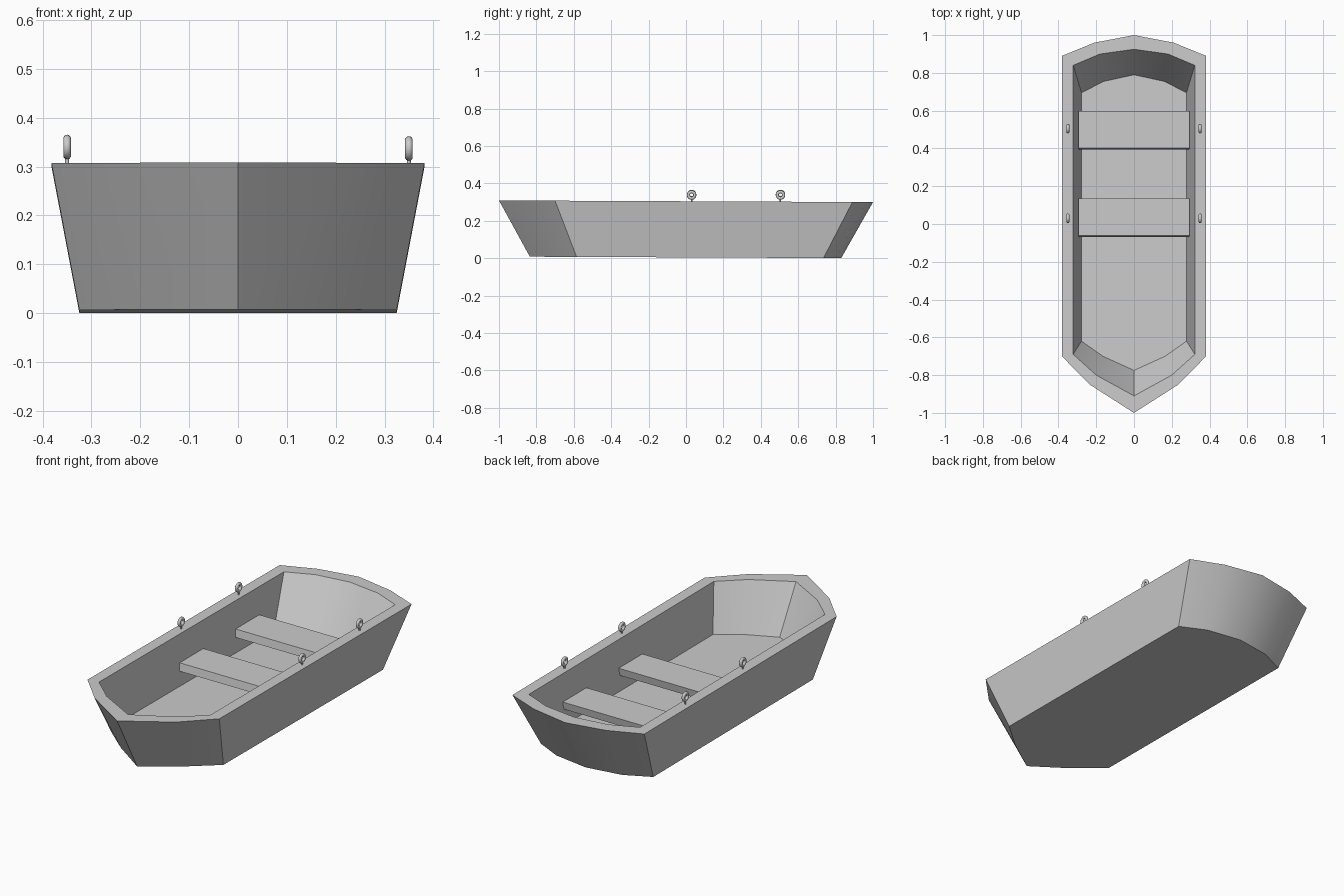
import bpy, bmesh
from math import pi, radians

if "Cube" in bpy.data.objects:
    bpy.data.objects.remove(bpy.data.objects["Cube"])


def finish(name, bm, angle=30):
    bmesh.ops.recalc_face_normals(bm, faces=bm.faces[:])
    me = bpy.data.meshes.new(name)
    bm.to_mesh(me)
    bm.free()
    ob = bpy.data.objects.new(name, me)
    bpy.context.collection.objects.link(ob)
    bpy.ops.object.select_all(action='DESELECT')
    ob.select_set(True)
    bpy.context.view_layer.objects.active = ob
    bpy.ops.object.shade_smooth_by_angle(angle=radians(angle))
    return ob


def loop(bm, half, z):
    """Closed outline mirrored from a half outline (bow to stern), with slight trim."""
    pts = half + [(-x, y) for x, y in half[-2:0:-1]]
    return [bm.verts.new((x, y, z - 0.0045 * y)) for x, y in pts]


# Hull: outer bottom -> outer rim -> inner rim -> floor
bm = bmesh.new()
outlines = [
    ([(0, -.835), (.18, -.71), (.325, -.585), (.325, .735), (.19, .80), (0, .83)], .004),
    ([(0, -1), (.235, -.85), (.382, -.70), (.382, .89), (.21, .96), (0, 1)], .304),
    ([(0, -.91), (.20, -.80), (.322, -.69), (.322, .84), (.18, .90), (0, .925)], .304),
    ([(0, -.775), (.165, -.70), (.278, -.62), (.278, .695), (.16, .755), (0, .79)], .065),
]
loops = [loop(bm, half, z) for half, z in outlines]
for a, b in zip(loops, loops[1:]):
    for i in range(len(a)):
        j = (i + 1) % len(a)
        bm.faces.new((a[i], a[j], b[j], b[i]))
bm.faces.new(loops[0])
bm.faces.new(loops[-1])
finish("hull", bm)

# Bench seats, undersides set slightly forward
for name, y in (("front_seat", .037), ("rear_seat", .50)):
    bm = bmesh.new()
    bmesh.ops.create_cube(bm, size=1)
    for v in bm.verts:
        top = v.co.z > 0
        v.co.x *= .59
        v.co.y = y + v.co.y * .196 - (0 if top else .007)
        v.co.z = .175 if top else .135
    finish(name, bm)

# Oar rings on short stems along both gunwales
for side, zc in ((-1, .340), (1, .337)):
    for row, y in (("front", .03), ("rear", .505)):
        label = row + ("_left" if side < 0 else "_right")
        x = side * .35
        bpy.ops.mesh.primitive_torus_add(
            major_segments=20, minor_segments=10, major_radius=.0172,
            minor_radius=.0082, location=(x, y, zc), rotation=(0, pi / 2, 0))
        ring = bpy.context.object
        ring.name = "oar_ring_" + label
        bpy.ops.object.shade_smooth_by_angle(angle=radians(50))
        bpy.ops.mesh.primitive_cylinder_add(
            vertices=10, radius=.004, depth=.024, location=(x, y, .308))
        stem = bpy.context.object
        stem.name = "oar_ring_stem_" + label
        bpy.ops.object.shade_smooth_by_angle(angle=radians(50))
